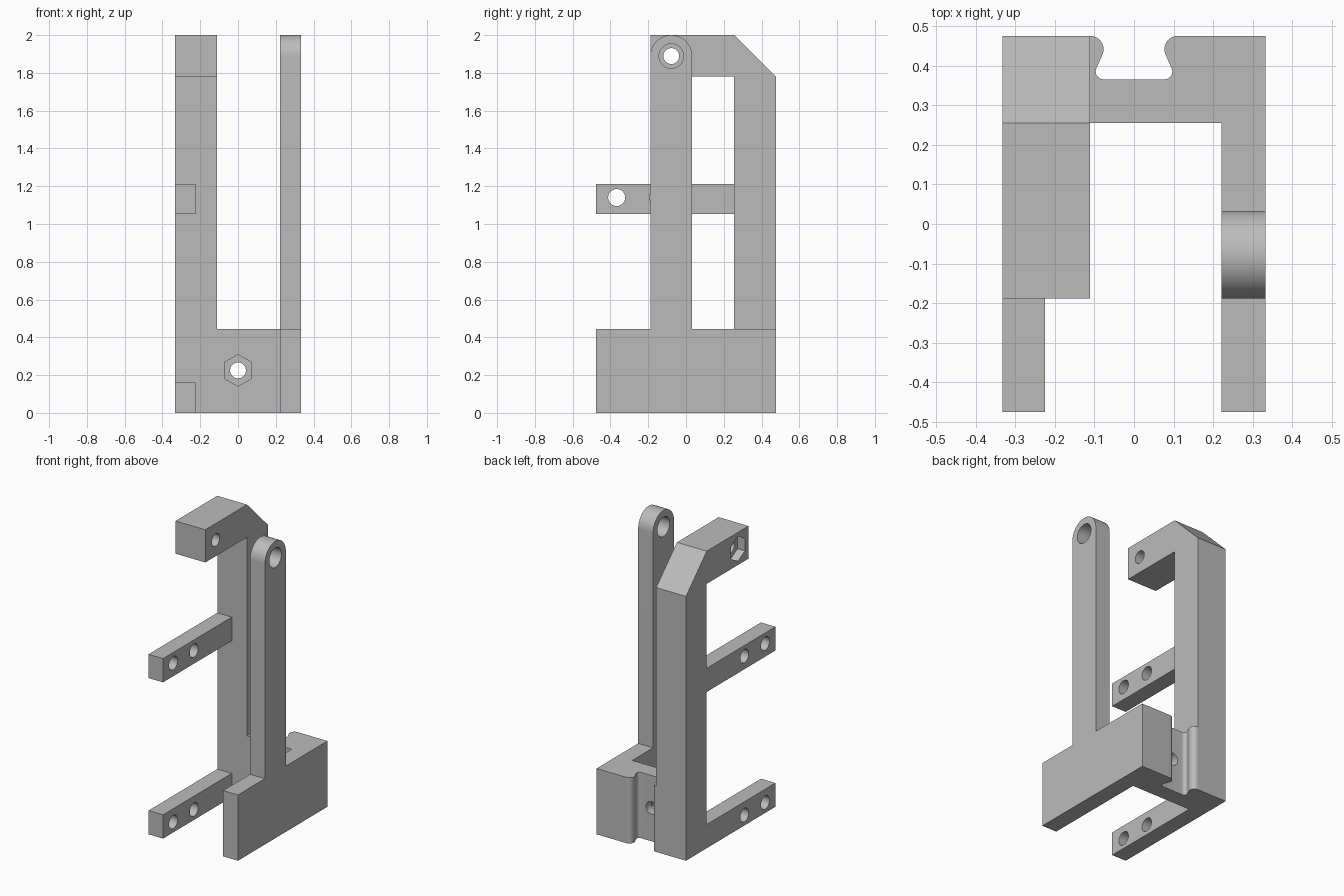
import bpy, bmesh, math
from math import cos, sin, radians

if "Cube" in bpy.data.objects:
    bpy.data.objects.remove(bpy.data.objects["Cube"])

grey = bpy.data.materials.new("plain grey")
grey.use_nodes = True
GREY = (0.5, 0.5, 0.5, 1)
grey.diffuse_color = GREY
grey.node_tree.nodes["Principled BSDF"].inputs["Base Color"].default_value = GREY


def prism(name, outline, axis, low, high):
    """Extrude a 2D outline along an axis; the outline uses the other two axes in order."""
    def place(u, v, w):
        return {"x": (w, u, v), "y": (u, w, v), "z": (u, v, w)}[axis]
    bm = bmesh.new()
    face = bm.faces.new([bm.verts.new(place(u, v, low)) for u, v in outline])
    top = bmesh.ops.extrude_face_region(bm, geom=[face])["geom"]
    shift = place(0, 0, high - low)
    bmesh.ops.translate(bm, vec=shift, verts=[e for e in top if isinstance(e, bmesh.types.BMVert)])
    bmesh.ops.recalc_face_normals(bm, faces=bm.faces)
    mesh = bpy.data.meshes.new(name)
    bm.to_mesh(mesh)
    bm.free()
    mesh.materials.append(grey)
    obj = bpy.data.objects.new(name, mesh)
    bpy.context.collection.objects.link(obj)
    return obj


def arc(cu, cv, r, start, end, steps):
    angles = [radians(start + (end - start) * i / steps) for i in range(steps + 1)]
    return [(cu + r * cos(a), cv + r * sin(a)) for a in angles]


def circle(cu, cv, r, sides=48):
    return arc(cu, cv, r, 90, 450, sides)[:-1]


def box(u0, u1, v0, v1):
    return [(u0, v0), (u1, v0), (u1, v1), (u0, v1)]


def cut(obj, outline, axis, low, high):
    """Cut a prism-shaped hole and remove the cutter."""
    cutter = prism("cutter", outline, axis, low, high)
    cutter.hide_render = True
    mod = obj.modifiers.new("hole", "BOOLEAN")
    mod.operation, mod.solver, mod.object = "DIFFERENCE", "EXACT", cutter
    bpy.context.view_layer.objects.active = obj
    bpy.ops.object.modifier_apply(modifier=mod.name)
    bpy.data.objects.remove(cutter)


W, IN, D = 0.333, 0.111, 0.476       # half width, inner step, half depth
FRONT, TOP = 0.255, 0.443            # front face of the rear block, base height
PIVOT_Y, PIVOT_Z = -0.078, 1.889

# Base: rear block with a rounded dovetail slot, plus the long side plate
right_slot = (arc(0.077, 0.386, 0.02, -90, 28, 10)
              + arc(IN, 0.442, 0.034, 208, 90, 14))
left_slot = [(-x, y) for x, y in reversed(right_slot)]
base = prism("base", left_slot + right_slot + [(W, D), (W, -D), (0.222, -D),
             (0.222, FRONT), (-IN, FRONT)], "z", 0, TOP)
cut(base, circle(0, 0.225, 0.042), "y", 0.2, 0.42)
cut(base, circle(0, 0.225, 0.084, 6), "y", 0.2, FRONT + 0.055)

# Upright arm with a rounded, drilled end
arm = prism("upright_arm", [(PIVOT_Y - IN, TOP), (PIVOT_Y + IN, TOP)]
            + arc(PIVOT_Y, PIVOT_Z, IN, 0, 180, 32), "x", 0.222, W)
cut(arm, circle(PIVOT_Y, PIVOT_Z, 0.065), "x", 0.1, 0.5)

# Hooked column with a chamfered rear corner and a nut pocket on the outside
column = prism("hooked_column", [(FRONT, 0), (D, 0), (D, 1.78), (FRONT, 2),
               (PIVOT_Y - IN, 2), (PIVOT_Y - IN, 1.78), (FRONT, 1.78)], "x", -W, -IN)
cut(column, circle(PIVOT_Y, PIVOT_Z, 0.042), "x", -0.5, 0)
cut(column, circle(PIVOT_Y, PIVOT_Z, 0.084, 6), "x", -0.5, -W + 0.055)

# Two drilled bars reaching forward from the column
bars = []
for name, low, hole_z in (("lower_bar", 0, 0.07), ("middle_bar", 1.052, 1.14)):
    bar = prism(name, box(-D, FRONT, low, low + 0.16), "x", -W, -0.225)
    for hole_y in (-0.367, -0.147):
        cut(bar, circle(hole_y, hole_z, 0.045), "x", -0.5, 0)
    bars.append(bar)

# Smooth the curved walls, keep edges sharp
bpy.ops.object.select_all(action="DESELECT")
for obj in [base, arm, column] + bars:
    obj.select_set(True)
bpy.context.view_layer.objects.active = base
bpy.ops.object.shade_smooth_by_angle(angle=radians(30))
